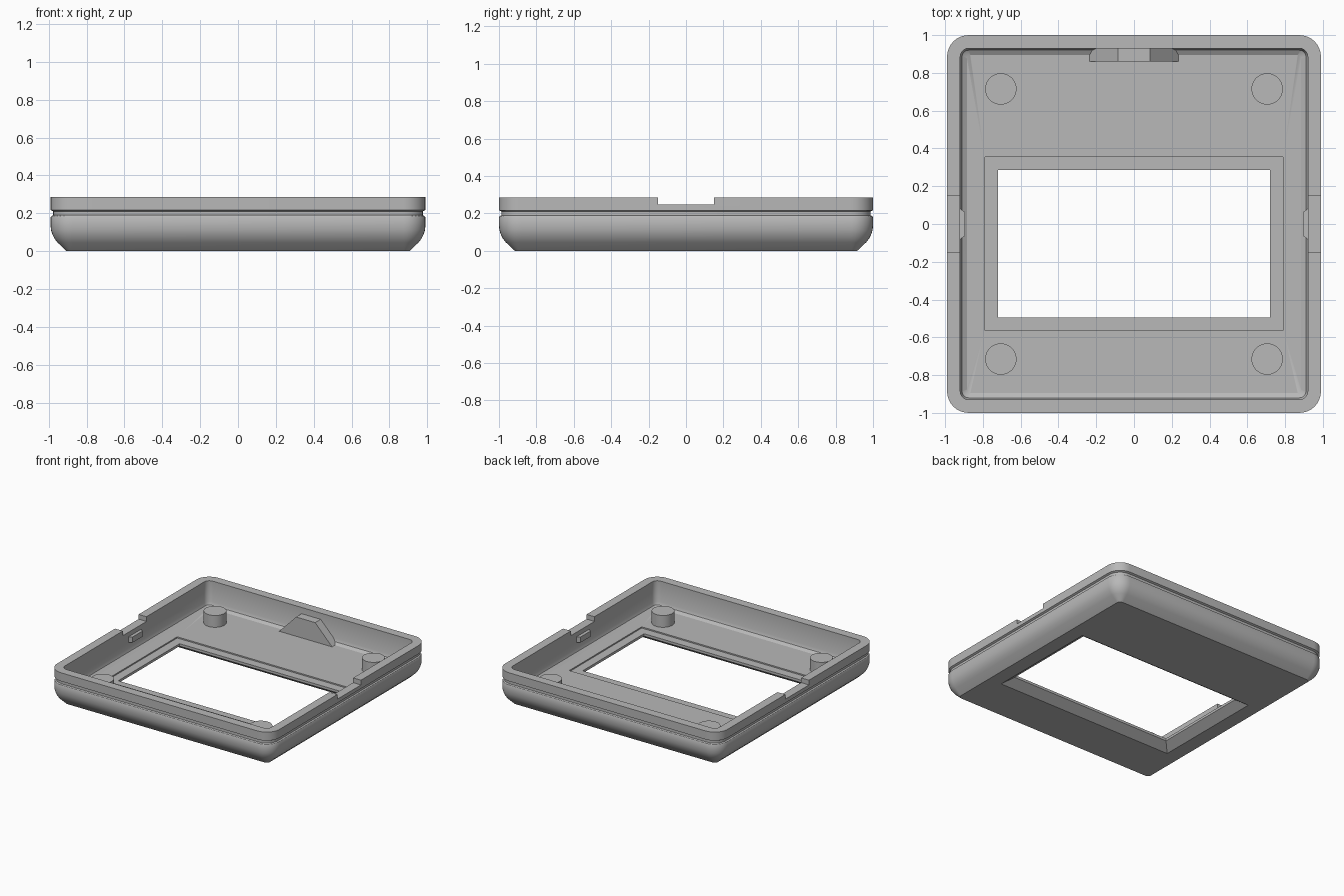
import bpy, bmesh, math

old = bpy.data.objects.get("Cube")
if old:
    bpy.data.objects.remove(old)

grey = bpy.data.materials.new("plain_grey")
grey.use_nodes = True
COLOUR = (0.48, 0.48, 0.48, 1)
grey.diffuse_color = COLOUR
grey.node_tree.nodes["Principled BSDF"].inputs["Base Color"].default_value = COLOUR

HX, HY, TOP, FLOOR = 0.99, 1.0, 0.285, 0.08


def finish(name, bm, smooth=True):
    bmesh.ops.remove_doubles(bm, verts=bm.verts, dist=1e-5)
    bmesh.ops.recalc_face_normals(bm, faces=bm.faces)
    mesh = bpy.data.meshes.new(name)
    bm.to_mesh(mesh)
    bm.free()
    mesh.materials.append(grey)
    obj = bpy.data.objects.new(name, mesh)
    bpy.context.collection.objects.link(obj)
    if smooth:
        bpy.ops.object.select_all(action='DESELECT')
        obj.select_set(True)
        bpy.context.view_layer.objects.active = obj
        bpy.ops.object.shade_smooth_by_angle(angle=math.radians(30))
    return obj


def rounded_ring(bm, hx, hy, r, z, cy=0.0, steps=8):
    verts = []
    for q, (sx, sy) in enumerate([(1, 1), (-1, 1), (-1, -1), (1, -1)]):
        for i in range(steps + 1):
            a = math.pi / 2 * (q + i / steps)
            verts.append(bm.verts.new((sx * (hx - r) + r * math.cos(a),
                                       cy + sy * (hy - r) + r * math.sin(a), z)))
    return verts


def prism(name, outline, depth):
    """Extrude a polygon given as 3D points along a vector."""
    bm = bmesh.new()
    face = bm.faces.new([bm.verts.new(p) for p in outline])
    ext = bmesh.ops.extrude_face_region(bm, geom=[face])
    bmesh.ops.translate(bm, vec=depth,
                        verts=[v for v in ext["geom"] if isinstance(v, bmesh.types.BMVert)])
    return finish(name, bm, False)


# Shell: one closed loft, up the outside, down the inside, through the window
bm = bmesh.new()
outside = [(0.085, 0), (0.037, 0.045), (0.02, 0.067), (0.008, 0.092), (0.002, 0.113),
           (0, 0.135), (0, 0.178), (0.004, 0.185), (0.014, 0.19), (0.014, 0.21),
           (0.004, 0.215), (0, 0.217), (0, TOP)]
rings = [rounded_ring(bm, HX - d, HY - d, 0.115 - d, z) for d, z in outside]
inside = [(0.07, 0.045, TOP), (0.07, 0.045, 0.118), (0.08, 0.035, 0.095), (0.105, 0.02, FLOOR)]
rings += [rounded_ring(bm, HX - d, HY - d, r, z) for d, r, z in inside]
window = [(0.79, 0.46, FLOOR), (0.79, 0.46, 0.07), (0.72, 0.39, 0.07),
          (0.72, 0.39, 0.05), (0.79, 0.46, 0)]
rings += [rounded_ring(bm, hx, hy, 0, z, -0.105) for hx, hy, z in window]
for a, b in zip(rings, rings[1:] + rings[:1]):
    for i in range(len(a)):
        j = (i + 1) % len(a)
        bm.faces.new((a[i], a[j], b[j], b[i]))
bmesh.ops.dissolve_degenerate(bm, dist=1e-5, edges=bm.edges)
shell = finish("shell", bm)

# Shallow notches in both side rims
for side in (-1, 1):
    x0, x1 = side * 0.9, side * 1.1
    cutter = prism("notch_cutter", [(x0, -0.15, 0.247), (x1, -0.15, 0.247),
                                    (x1, 0.15, 0.247), (x0, 0.15, 0.247)], (0, 0, 0.2))
    cutter.hide_render = True
    mod = shell.modifiers.new("notch", 'BOOLEAN')
    mod.operation = 'DIFFERENCE'
    mod.solver = 'EXACT'
    mod.object = cutter
    bpy.context.view_layer.objects.active = shell
    # Keep the notch ahead of the shading modifier
    bpy.ops.object.modifier_move_to_index(modifier=mod.name, index=0)
    bpy.ops.object.modifier_apply(modifier=mod.name)
    bpy.data.objects.remove(cutter)

# Round corner posts
for sx, xname in ((-1, "right"), (1, "left")):
    for sy, yname in ((-1, "front"), (1, "back")):
        bm = bmesh.new()
        bmesh.ops.create_cone(bm, cap_ends=True, segments=40, radius1=0.083,
                              radius2=0.083, depth=0.105)
        bmesh.ops.translate(bm, verts=bm.verts, vec=(sx * 0.705, sy * 0.715, 0.1225))
        finish(f"{yname}_{xname}_post", bm)

    # Snap bump on the inner side wall
    wall, tip = sx * 0.925, sx * 0.894
    prism(f"{xname}_snap_bump", [(wall, -0.085, 0.165), (tip, -0.062, 0.165),
                                 (tip, 0.062, 0.165), (wall, 0.085, 0.165)], (0, 0, 0.045))

# Trapezoid tab on the inner back wall
prism("back_tab", [(-0.24, 0.86, 0.075), (0.24, 0.86, 0.075),
                   (0.085, 0.86, 0.235), (-0.085, 0.86, 0.235)], (0, 0.075, 0))
